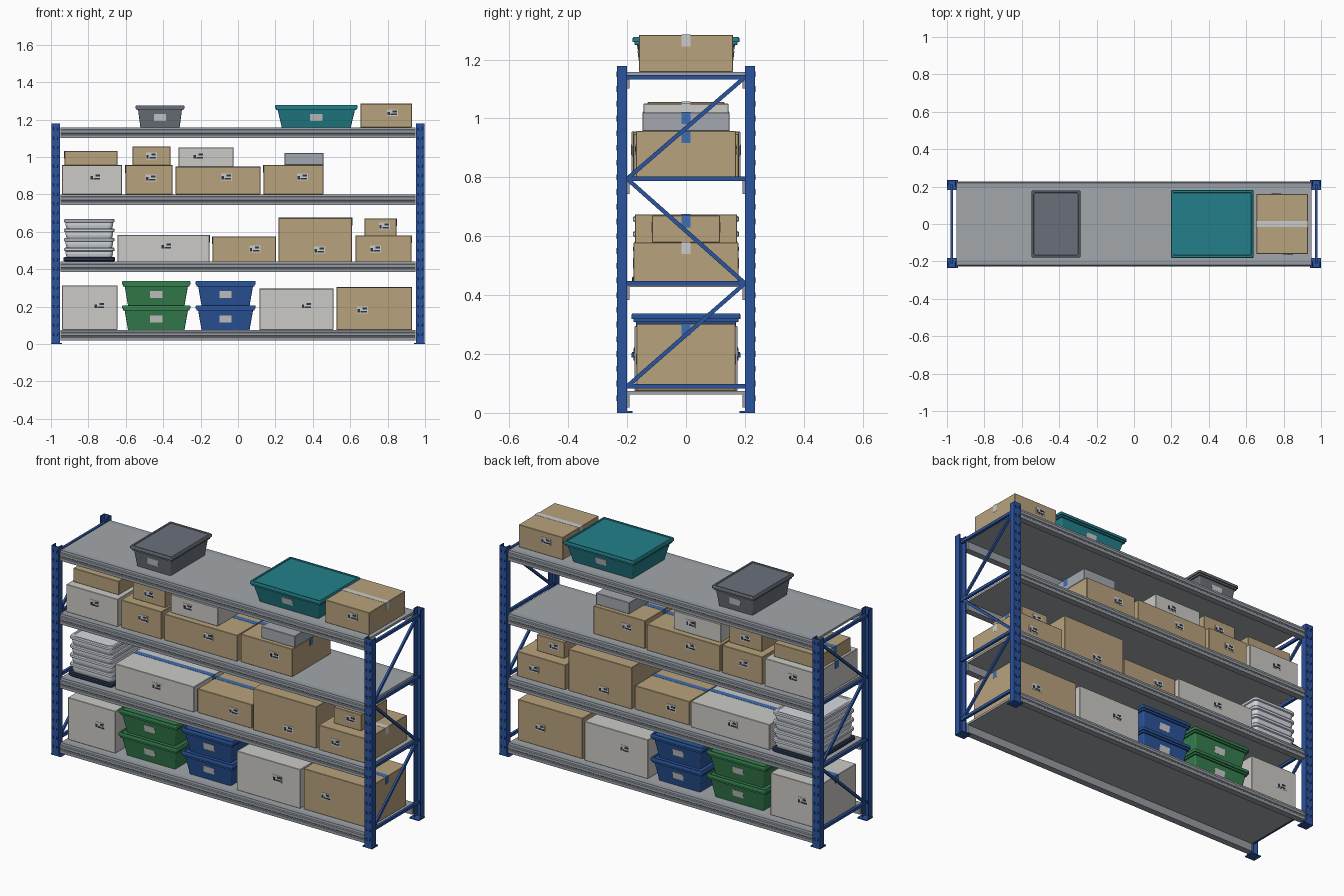
import bpy, bmesh, math
from mathutils import Matrix, Vector

if "Cube" in bpy.data.objects:
    bpy.data.objects.remove(bpy.data.objects["Cube"])


def mat(name, hexcol):
    lin = [((int(hexcol[i:i + 2], 16) / 255 + 0.055) / 1.055) ** 2.4 for i in (0, 2, 4)]
    m = bpy.data.materials.new(name)
    m.diffuse_color = (*lin, 1)
    m.use_nodes = True
    m.node_tree.nodes["Principled BSDF"].inputs["Base Color"].default_value = m.diffuse_color
    return m


M = {n: mat(n, c) for n, c in dict(
    blue="2A539F", steel="989EA5", deck="A3A7AB", tan="B9A27D", white="CBCAC5", pale="A3A9B0",
    green="35804F", bin_blue="2B559B", grey="6A707A", teal="23808A", tray="D5DAE2", navy="27344F",
    label="DCDCDA", ink="2E3440", tape_blue="3F6FB5", tape_white="D2D2CE", slot="16243F").items()}


def finish(name, bm, m):
    bmesh.ops.recalc_face_normals(bm, faces=bm.faces)
    me = bpy.data.meshes.new(name)
    bm.to_mesh(me)
    bm.free()
    me.materials.append(M[m])
    ob = bpy.data.objects.new(name, me)
    bpy.context.collection.objects.link(ob)
    return ob


def boxes(name, m, parts):
    """Several boxes in one mesh: (centre, size[, rotation matrix])"""
    bm = bmesh.new()
    for p in parts:
        rot = p[2] if len(p) > 2 else Matrix()
        bmesh.ops.create_cube(bm, size=1, matrix=Matrix.Translation(p[0]) @ rot @ Matrix.Diagonal((*p[1], 1)))
    return finish(name, bm, m)


def prism(name, m, profile, start, end, axis):
    """Extrude a 2D profile along x (y,z points) or z (x,y points)"""
    bm = bmesh.new()
    put = (lambda a, b, t: (t, a, b)) if axis == "x" else (lambda a, b, t: (a, b, t))
    f = bm.faces.new([bm.verts.new(put(a, b, start)) for a, b in profile])
    ext = bmesh.ops.extrude_face_region(bm, geom=[f])["geom"]
    bmesh.ops.translate(bm, verts=[v for v in ext if isinstance(v, bmesh.types.BMVert)],
                        vec=put(0, 0, end - start))
    return finish(name, bm, m)


def loft(name, m, cx, cy, rings, r):
    """Stack of rounded rectangles (half x, half y, z), capped"""
    bm = bmesh.new()
    loops = []
    for hx, hy, z in rings:
        loop = []
        for k, (sx, sy) in enumerate(((1, 1), (-1, 1), (-1, -1), (1, -1))):
            for j in range(4):
                a = math.pi / 2 * (k + j / 3)
                loop.append(bm.verts.new((cx + sx * (hx - r) + r * math.cos(a),
                                          cy + sy * (hy - r) + r * math.sin(a), z)))
        loops.append(loop)
    n = len(loops[0])
    for a, b in zip(loops, loops[1:]):
        for i in range(n):
            bm.faces.new((a[i], a[(i + 1) % n], b[(i + 1) % n], b[i]))
    bm.faces.new(loops[0])
    bm.faces.new(loops[-1])
    return finish(name, bm, m)


SHELVES = [0.075, 0.44, 0.80, 1.158]

# Upright posts: open channels with slots and foot plates
for sx in (-1, 1):
    for sy in (-1, 1):
        tag = ("left" if sx < 0 else "right") + ("_front" if sy < 0 else "_back")
        c = [(-.023, .235), (.023, .235), (.023, .2), (.017, .2), (.017, .229),
             (-.017, .229), (-.017, .2), (-.023, .2)]
        prism("post_" + tag, "blue", [(sx * .975 + x, sy * y) for x, y in c], 0.004, 1.178, "z")
        boxes("foot_plate_" + tag, "blue", [((sx * .97, sy * .208, .003), (.06, .054, .006))])
        boxes("post_slots_" + tag, "slot", [
            ((sx * .975 + s * .011, sy * .235, .05 + .05 * i), (.007, .002, .018), Matrix.Rotation(s * .3, 4, "Y"))
            for i in range(23) for s in (-1, 1)])

# End frame bracing
levels = [0.09, 0.44, 0.795, 1.14]
for sx, tag in ((-1, "left"), (1, "right")):
    parts = [((sx * .975, 0, z), (.014, .42, .016)) for z in levels]
    for i in range(3):
        s = 1 if i % 2 == 0 else -1
        dz = levels[i + 1] - levels[i]
        parts.append(((sx * .975, 0, (levels[i] + levels[i + 1]) / 2), (.012, math.hypot(.4, dz), .014),
                      Matrix.Rotation(s * math.atan2(dz, .4), 4, "X")))
    boxes("end_bracing_" + tag, "blue", parts)

# Shelves: stepped beams front and back, deck panel between
for i, z in enumerate(SHELVES):
    for s, tag in ((-1, "front"), (1, "back")):
        p = [(.192, 0), (.22, 0), (.222, -.012), (.228, -.015), (.228, -.030), (.225, -.033),
             (.225, -.037), (.228, -.040), (.228, -.056), (.192, -.056)]
        prism(f"beam_{tag}_{i + 1}", "steel", [(s * y, z + h) for y, h in p], -.95, .95, "x")
    boxes(f"deck_{i + 1}", "deck", [((0, 0, z - .006), (1.9, .40, .012))])


def label(name, x, y, z, w, h, tilt, bars):
    """Plate with optional printed bars on the face at y"""
    s = -1 if y < 0 else 1
    R = Matrix.Rotation(-s * tilt, 4, "X")
    boxes(name, "label", [((x, y, z), (w, .003, h), R)])
    if bars:
        boxes(name + "_bars", "ink", [((x - .2 * w * s, y + s * .001, z + .2 * h), (w * .4, .003, h * .28)),
                                      ((x + .12 * w * -s, y + s * .001, z - .25 * h), (w * .6, .003, h * .22)),
                                      ((x - .35 * w * -s, y + s * .001, z - .1 * h), (w * .2, .003, h * .5))])


def carton(name, m, x0, x1, z0, z1, hy, tape=None, lab=None):
    """Cardboard box with tape along x and labels front and back"""
    cx, cz = (x0 + x1) / 2, (z0 + z1) / 2
    ob = boxes(name, m, [((cx, 0, cz), (x1 - x0, 2 * hy, z1 - z0))])
    b = ob.modifiers.new("edge", "BEVEL")
    b.width, b.segments = .002, 1
    if tape:
        boxes(name + "_tape", tape, [((cx, 0, z1), (x1 - x0 + .002, .03, .002))] +
              [((x, 0, z1 - .02), (.002, .03, .04)) for x in (x0, x1)])
    if lab:
        label(name + "_label_front", lab[0], -hy, lab[1], .058, .036, 0, True)
        label(name + "_label_back", 2 * cx - lab[0], hy, lab[1], .058, .036, 0, True)


def tote(name, m, x0, x1, z0, z1, hy, taper=.032):
    """Tapered plastic bin with rim and recessed lid"""
    cx, hx, h = (x0 + x1) / 2, (x1 - x0) / 2, z1 - z0
    steps = [(taper, 0), (.014, .78), (.006, .78), (.006, .86), (0, .86), (0, .96),
             (.003, 1), (.012, 1), (.014, .97)]
    loft(name, m, cx, 0, [(hx - d, hy - d, z0 + f * h) for d, f in steps], .006)
    tilt = math.atan2(taper - .014, .78 * h)
    y = hy - taper + (taper - .014) * .45 / .78
    for s, tag in ((-1, "front"), (1, "back")):
        label(f"{name}_label_{tag}", cx, s * y, z0 + .45 * h, .066, .037, tilt, False)


B, W = "tape_blue", "tape_white"
# Bottom shelf
z = SHELVES[0]
carton("tall_white_carton", "white", -.94, -.645, z, .312, .17, B, (-.74, .206))
for i, (a, b) in enumerate(((z, .207), (.204, .338))):
    tote(f"green_tote_{i + 1}", "green", -.62, -.254, a, b, .183)
    tote(f"blue_tote_{i + 1}", "bin_blue", -.227, .094, a, b, .185)
carton("wide_white_carton", "white", .115, .51, z, .295, .175, B, (.367, .206))
carton("large_tan_carton", "tan", .527, .93, z, .303, .168, B, (.666, .182))

# Second shelf: tray stack and cartons
z = SHELVES[1]
loft("tray_stack_base", "navy", -.795, 0, [(.13, .175, z), (.138, .183, z + .006), (.138, .183, z + .02),
                                          (.132, .178, z + .025)], .02)
for i in range(4):
    a, h = z + .025 + i * .051, .051
    steps = [(.012, 0), (.008, .3), (.007, .6), (0, .66), (0, .9), (.004, 1), (.014, 1), (.018, .93)]
    loft(f"stacked_tray_{i + 1}", "tray", -.795, 0, [(.134 - d, .18 - d, a + f * h) for d, f in steps], .02)
carton("long_white_carton", "white", -.643, -.152, z, .583, .175, B, (-.382, .524))
carton("tan_carton_a", "tan", -.137, .203, z, .574, .165, B, (.09, .508))
carton("tan_carton_b", "tan", .217, .61, z, .674, .174, B, (.436, .503))
carton("tan_carton_c", "tan", .628, .928, z, .579, .178, W, (.735, .508))
carton("small_tan_carton", "tan", .677, .848, .579, .67, .115, B, (.783, .631))

# Third shelf
z = SHELVES[2]
carton("white_carton_d", "white", -.94, -.62, z, .955, .185, B, (-.762, .893))
carton("flat_tan_carton", "tan", -.928, -.645, .955, 1.032, .14, B)
carton("tan_carton_e", "tan", -.602, -.35, z, .955, .18, B, (-.465, .888))
carton("top_tan_carton", "tan", -.564, -.361, .955, 1.056, .13, W, (-.463, 1.005))
carton("tan_carton_f", "tan", -.334, .12, z, .947, .178, B, (-.061, .893))
carton("top_white_carton", "white", -.318, -.024, .947, 1.05, .145, W, (-.211, 1.005))
carton("tan_carton_g", "tan", .136, .457, z, .957, .17, B, (.345, .893))
carton("top_grey_carton", "pale", .249, .457, .957, 1.021, .148, B)

# Top shelf
z = SHELVES[3]
tote("grey_tote", "grey", -.548, -.286, z, 1.276, .18, .026)
tote("teal_tote", "teal", .198, .639, z, 1.277, .181, .036)
carton("top_shelf_carton", "tan", .655, .93, z, 1.284, .16, W, (.826, 1.236))
